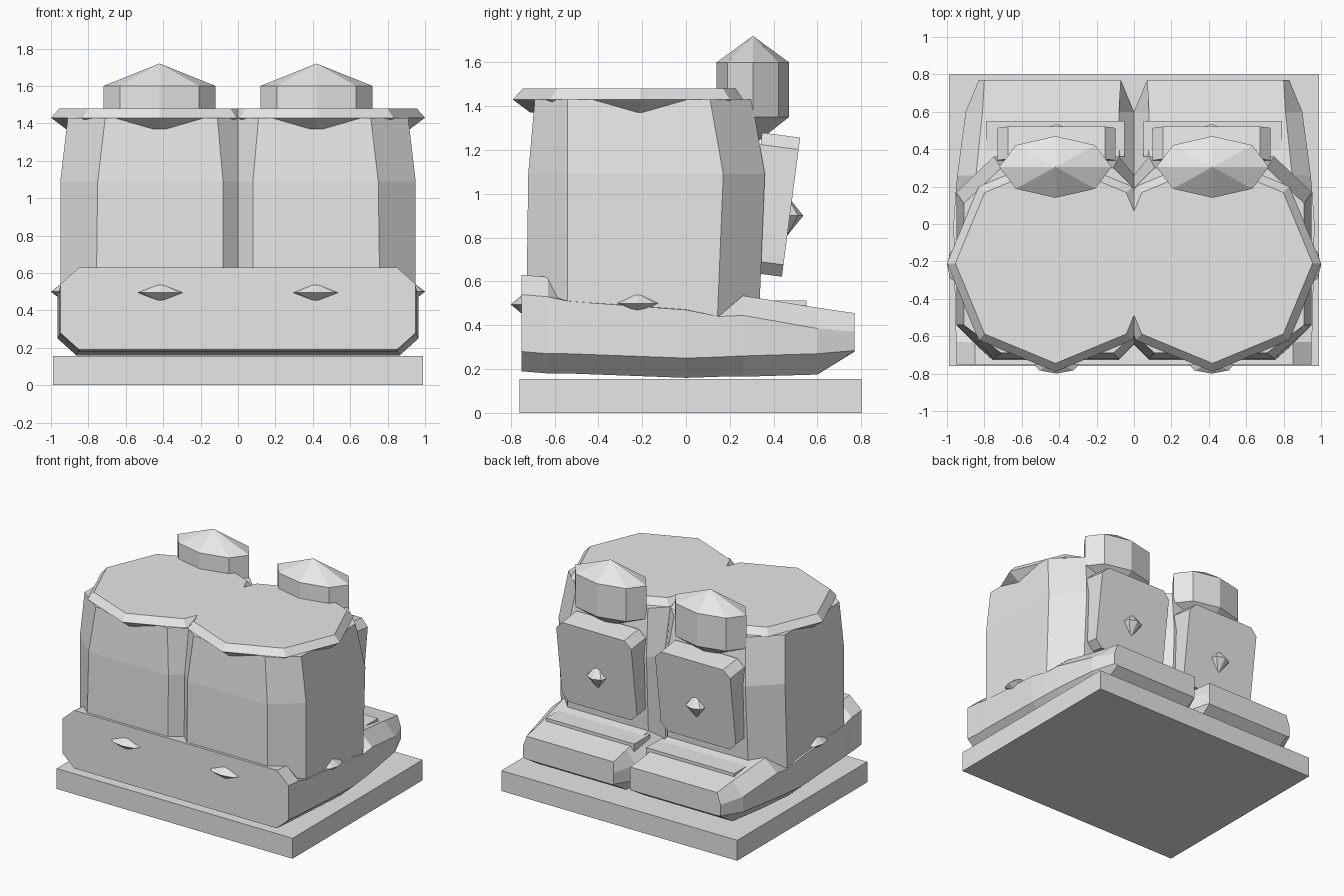
import bpy, bmesh
from math import cos, sin, pi, radians
from mathutils import Matrix

cube = bpy.data.objects.get("Cube")
if cube:
    bpy.data.objects.remove(cube, do_unlink=True)

grey = bpy.data.materials.new("light_grey")
grey.use_nodes = True
grey.diffuse_color = (0.8, 0.8, 0.8, 1)
grey.node_tree.nodes["Principled BSDF"].inputs["Base Color"].default_value = (0.8, 0.8, 0.8, 1)


def finish(bm, name, matrix=None, mirror=False):
    bmesh.ops.recalc_face_normals(bm, faces=bm.faces)
    if matrix:
        bm.transform(matrix)
    if mirror:
        # paired parts: copy across the centre plane
        dup = bmesh.ops.duplicate(bm, geom=bm.verts[:] + bm.edges[:] + bm.faces[:])["geom"]
        for v in dup:
            if isinstance(v, bmesh.types.BMVert):
                v.co.x *= -1
        bmesh.ops.reverse_faces(bm, faces=[f for f in dup if isinstance(f, bmesh.types.BMFace)])
    mesh = bpy.data.meshes.new(name)
    bm.to_mesh(mesh)
    bm.free()
    mesh.materials.append(grey)
    ob = bpy.data.objects.new(name, mesh)
    bpy.context.collection.objects.link(ob)
    return ob


def loft(name, rings, matrix=None, mirror=True):
    """Skin closed rings of equal length; single-point rings become tips."""
    bm = bmesh.new()
    rows = [[bm.verts.new(p) for p in r] for r in rings]
    for a, b in zip(rows, rows[1:]):
        n = max(len(a), len(b))
        for i in range(n):
            j = (i + 1) % n
            if len(a) == 1:
                bm.faces.new((a[0], b[j], b[i]))
            elif len(b) == 1:
                bm.faces.new((a[i], a[j], b[0]))
            else:
                bm.faces.new((a[i], a[j], b[j], b[i]))
    for end in (rows[0], rows[-1]):
        if len(end) > 2:
            bm.faces.new(end)
    return finish(bm, name, matrix, mirror)


def box(name, lo, hi, mirror=False):
    bm = bmesh.new()
    bmesh.ops.create_cube(bm, size=1)
    for v in bm.verts:
        v.co = [(l + h) / 2 + c * (h - l) for l, h, c in zip(lo, hi, v.co)]
    return finish(bm, name, mirror=mirror)


def octagon(cx, cy, rx, ry, z):
    if rx == 0:
        return [(cx, cy, z)]
    return [(cx + rx * cos(i * pi / 4), cy + ry * sin(i * pi / 4), z) for i in range(8)]


def stud(name, centre, radii):
    bm = bmesh.new()
    bmesh.ops.create_icosphere(bm, subdivisions=1, radius=1)
    bm.clear()
    x, y, z = centre
    rx, ry, rz = radii
    tips = [bm.verts.new((x, y, z + s * rz)) for s in (-1, 1)]
    ring = [bm.verts.new(p) for p in octagon(x, y, rx, ry, z)]
    for i in range(8):
        for t in tips:
            bm.faces.new((ring[i], ring[(i + 1) % 8], t))
    return finish(bm, name, mirror=True)


# Ground slab
box("plinth", (-0.99, -0.76, 0), (0.99, 0.80, 0.155))


# Lower hull: front apron running back into two blunt feet
def section(y, side, bevel, inner, zb, zl, zh, zt):
    return [(inner, y, zb), (side - bevel, y, zb), (side, y, zl), (side, y, zh),
            (side - bevel, y, zt), (inner, y, zt),
            (0 if y < 0.7 else inner, y, zh), (0 if y < 0.7 else inner, y, zl)]


loft("lower_hull", [section(*s) for s in (
    (-0.75, 0.95, 0.10, 0, 0.19, 0.28, 0.54, 0.63),
    (-0.63, 0.95, 0.10, 0, 0.18, 0.27, 0.53, 0.62),
    (-0.54, 0.955, 0.10, 0, 0.18, 0.27, 0.51, 0.52),
    (0.00, 0.965, 0.10, 0, 0.16, 0.25, 0.47, 0.48),
    (0.15, 0.955, 0.10, 0.02, 0.165, 0.255, 0.44, 0.45),
    (0.26, 0.945, 0.10, 0.08, 0.165, 0.26, 0.445, 0.535),
    (0.60, 0.90, 0.09, 0.08, 0.175, 0.27, 0.385, 0.48),
    (0.77, 0.83, 0.03, 0.07, 0.28, 0.285, 0.37, 0.455))])

# Small wedge steps on the feet
box("foot_step", (0.05, 0.36, 0.42), (0.79, 0.55, 0.512), mirror=True)


# Twin upright blocks with chamfered corners and a valley between them
def block(z, x0, x1, x2, front, back, side_back, valley_f, valley_b):
    return [(0, valley_f, z), (x0, front, z), (x1, front, z), (x2, -0.54, z),
            (x2, side_back, z), (x1, back, z), (x0, back, z), (0, valley_b, z)]


loft("upright_block", [block(*b) for b in (
    (0.35, 0.08, 0.76, 0.95, -0.73, 0.33, 0.14, -0.65, 0.24),
    (1.09, 0.08, 0.75, 0.95, -0.72, 0.36, 0.17, -0.64, 0.26),
    (1.43, 0.11, 0.71, 0.91, -0.69, 0.30, 0.11, -0.59, 0.19))])

# Overlapping octagonal lids
loft("lid", [octagon(0.42, -0.21, r, r, z)
             for r, z in ((0.50, 1.37), (0.58, 1.43), (0.535, 1.48))])

# Domed caps at the rear, pointed above and below
loft("rear_cap", [octagon(0.42, 0.305, 0.3 * k, 0.165 * k, z)
                  for k, z in ((0, 1.22), (1, 1.35), (1, 1.60), (0, 1.72))])

# Tilted rear panels with clipped corners
hw, hh, c = 0.315, 0.32, 0.055
outline = [(hw, hh - c), (hw - c, hh), (c - hw, hh), (-hw, hh - c),
           (-hw, c - hh), (c - hw, -hh), (hw - c, -hh), (hw, c - hh)]
tilt = Matrix.Translation((0.415, 0.395, 0.95)) @ Matrix.Rotation(radians(-7.5), 4, 'X')
loft("rear_panel", [[(x, y, z) for x, z in outline] for y in (-0.09, 0.085)], tilt)

# Faceted studs
stud("front_stud", (0.415, -0.74, 0.495), (0.13, 0.06, 0.05))
stud("side_stud", (0.94, -0.22, 0.50), (0.06, 0.10, 0.047))
stud("panel_stud", (0.415, 0.455, 0.90), (0.085, 0.08, 0.10))
